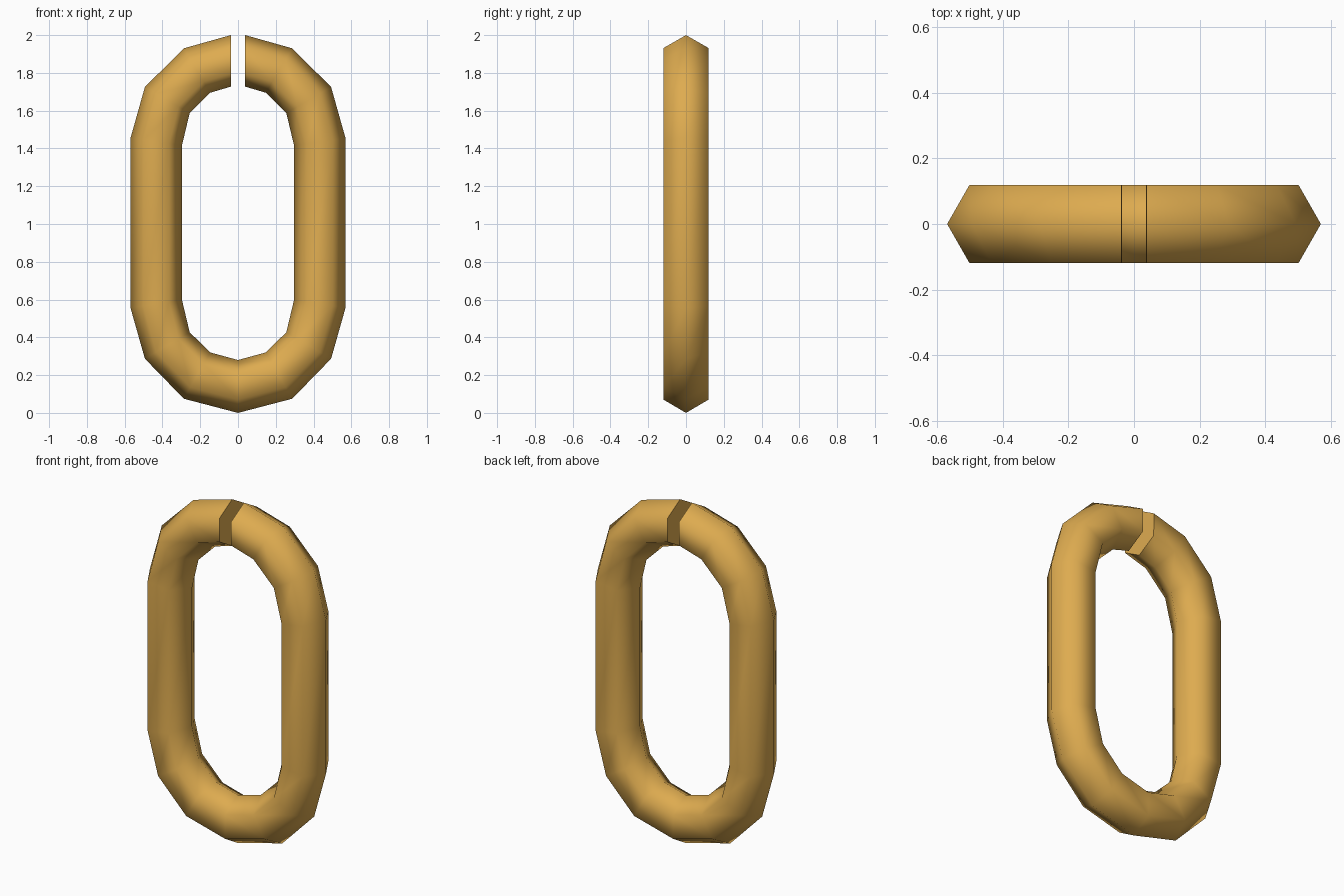
import bpy, bmesh
from mathutils import Vector

if "Cube" in bpy.data.objects:
    bpy.data.objects.remove(bpy.data.objects["Cube"])

# Right half of the link, bottom to top: (outer x, outer z, inner x, inner z)
half = [
    (0.0, 0.0, 0.0, 0.28),
    (0.287, 0.075, 0.147, 0.32),
    (0.493, 0.287, 0.256, 0.427),
    (0.569, 0.556, 0.297, 0.60),
    (0.569, 1.455, 0.297, 1.415),
    (0.493, 1.725, 0.256, 1.587),
    (0.287, 1.93, 0.147, 1.695),
    (0.038, 2.0, 0.036, 1.728),
]
# Mirror to get the full open loop, starting at the left end of the gap
path = [(-a, b, -c, d) for a, b, c, d in reversed(half[1:])] + half

# Hexagonal section: (offset along outer-inner axis, y)
hexagon = [(1, 0), (0.5, 0.119), (-0.5, 0.119), (-1, 0), (-0.5, -0.119), (0.5, -0.119)]

bm = bmesh.new()
rings = []
for ox, oz, ix, iz in path:
    outer, inner = Vector((ox, 0, oz)), Vector((ix, 0, iz))
    mid, arm = (outer + inner) / 2, (outer - inner) / 2
    rings.append([bm.verts.new(mid + arm * s + Vector((0, y, 0))) for s, y in hexagon])

# Smooth tube walls
for a, b in zip(rings, rings[1:]):
    for k in range(6):
        n = (k + 1) % 6
        bm.faces.new((a[k], a[n], b[n], b[k])).smooth = True

# Flat caps at the gap
bm.faces.new(rings[0])
bm.faces.new(list(reversed(rings[-1])))
bmesh.ops.recalc_face_normals(bm, faces=bm.faces[:])

mesh = bpy.data.meshes.new("chain_link")
bm.to_mesh(mesh)
bm.free()
link = bpy.data.objects.new("chain_link", mesh)
bpy.context.collection.objects.link(link)

# Golden metal
gold = bpy.data.materials.new("gold")
gold.diffuse_color = (0.73, 0.41, 0.08, 1)
gold.use_nodes = True
gold.node_tree.nodes["Principled BSDF"].inputs["Base Color"].default_value = gold.diffuse_color
mesh.materials.append(gold)
